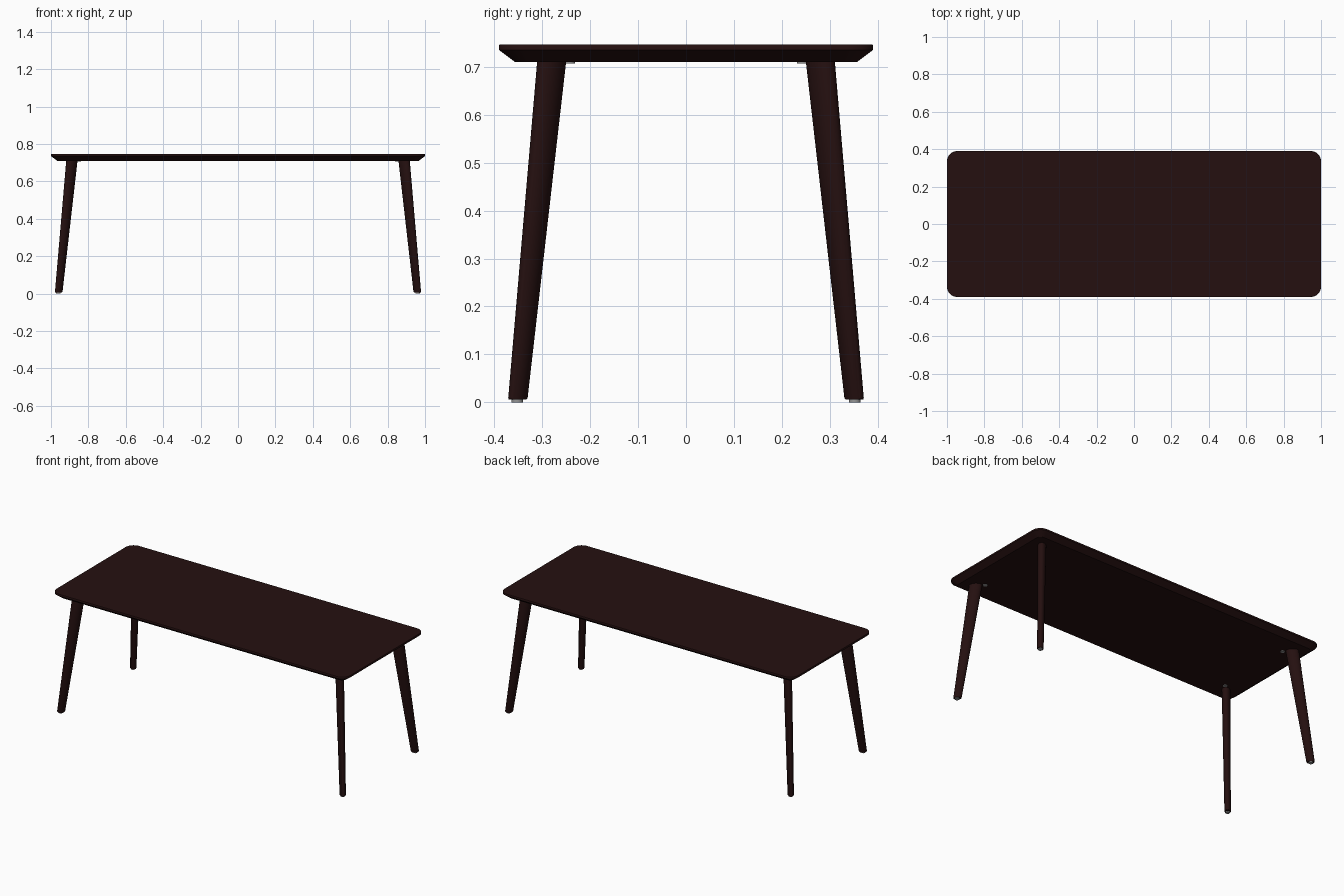
import bpy, bmesh, math
from mathutils import Vector

if "Cube" in bpy.data.objects:
    bpy.data.objects.remove(bpy.data.objects["Cube"])


def material(name, rgb):
    m = bpy.data.materials.new(name)
    m.diffuse_color = (*rgb, 1)
    m.use_nodes = True
    m.node_tree.nodes["Principled BSDF"].inputs["Base Color"].default_value = m.diffuse_color
    return m


wood = material("dark wood", (0.018, 0.005, 0.005))
metal = material("grey metal", (0.30, 0.30, 0.30))


def loft(name, rings, mat):
    """Skin a stack of equal-length rings and cap both ends."""
    bm = bmesh.new()
    loops = [[bm.verts.new(p) for p in ring] for ring in rings]
    n = len(loops[0])
    for a, b in zip(loops, loops[1:]):
        for i in range(n):
            j = (i + 1) % n
            bm.faces.new((a[i], a[j], b[j], b[i]))
    bm.faces.new(loops[0][::-1])
    bm.faces.new(loops[-1])
    bmesh.ops.recalc_face_normals(bm, faces=bm.faces)
    me = bpy.data.meshes.new(name)
    bm.to_mesh(me)
    bm.free()
    me.materials.append(mat)
    ob = bpy.data.objects.new(name, me)
    bpy.context.collection.objects.link(ob)
    bpy.ops.object.select_all(action='DESELECT')
    bpy.context.view_layer.objects.active = ob
    ob.select_set(True)
    bpy.ops.object.shade_smooth_by_angle(angle=math.radians(30))
    return ob


def rounded_rect(hx, hy, r, z, seg=10):
    pts = []
    for k, (sx, sy) in enumerate([(1, 1), (-1, 1), (-1, -1), (1, -1)]):
        for i in range(seg + 1):
            t = math.pi / 2 * (k + i / seg)
            pts.append((sx * (hx - r) + r * math.cos(t), sy * (hy - r) + r * math.sin(t), z))
    return pts


def oval(cx, cy, z, radial, across, angle, n=28):
    """Oval ring whose long axis points along the given angle."""
    u = Vector((math.cos(angle), math.sin(angle), 0))
    v = Vector((-u.y, u.x, 0))
    c = Vector((cx, cy, z))
    return [c + u * radial * math.cos(2 * math.pi * i / n) + v * across * math.sin(2 * math.pi * i / n)
            for i in range(n)]


# Table top with an undercut edge
loft("table_top", [rounded_rect(0.967, 0.357, 0.03, 0.710),
                   rounded_rect(1.0, 0.39, 0.055, 0.735),
                   rounded_rect(1.0, 0.39, 0.055, 0.744),
                   rounded_rect(0.999, 0.389, 0.054, 0.746)], wood)

for sx, xname in ((1, "right"), (-1, "left")):
    for sy, yname in ((-1, "front"), (1, "back")):
        tag = f"{yname}_{xname}"
        ang = math.atan2(sy, sx)
        # Splayed, tapered oval leg
        loft(tag + "_leg", [oval(sx * 0.959, sy * 0.351, 0.006, 0.0205, 0.016, ang),
                            oval(sx * 0.9585, sy * 0.3505, 0.009, 0.0226, 0.0175, ang),
                            oval(sx * 0.888, sy * 0.28, 0.712, 0.036, 0.0235, ang)], wood)
        # Foot glide
        loft(tag + "_glide", [oval(sx * 0.960, sy * 0.352, z, 0.012, 0.012, ang) for z in (0, 0.008)], metal)
        # Mounting plate on the inner side of the leg
        loft(tag + "_plate", [oval(sx * 0.851, sy * 0.243, z, 0.012, 0.012, ang) for z in (0.7065, 0.711)], metal)
